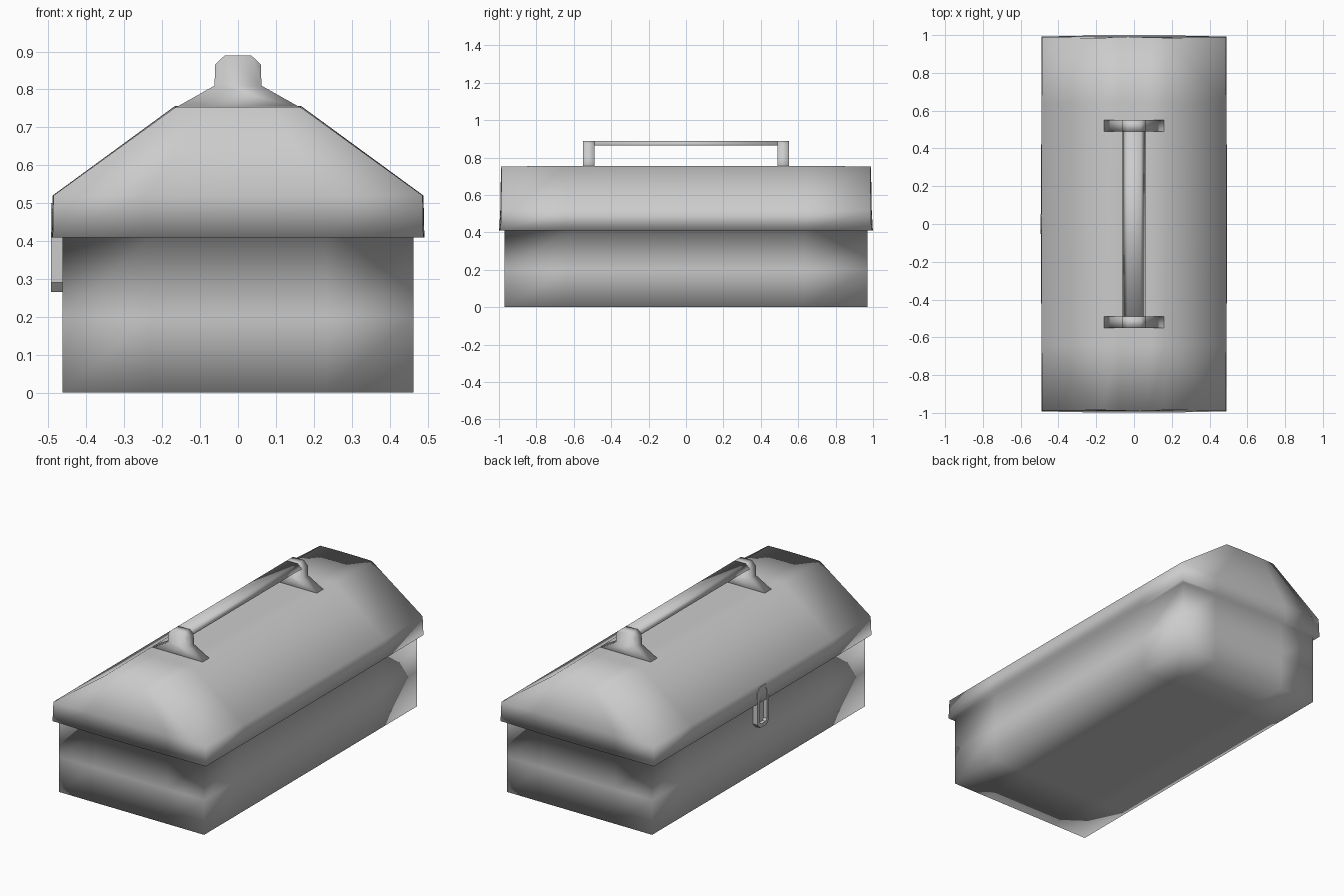
import bpy, bmesh

if "Cube" in bpy.data.objects:
    bpy.data.objects.remove(bpy.data.objects["Cube"])


def finish(bm, name):
    bmesh.ops.recalc_face_normals(bm, faces=bm.faces[:])
    mesh = bpy.data.meshes.new(name)
    bm.to_mesh(mesh)
    bm.free()
    for p in mesh.polygons:
        p.use_smooth = True
    obj = bpy.data.objects.new(name, mesh)
    bpy.context.collection.objects.link(obj)
    return obj


def prism(bm, profile, start, end, place):
    """Extrude a 2D profile between two depths; returns the face at 'start'."""
    a = [bm.verts.new(place(u, v, start)) for u, v in profile]
    b = [bm.verts.new(place(u, v, end)) for u, v in profile]
    n = len(profile)
    for i in range(n):
        j = (i + 1) % n
        bm.faces.new((a[i], a[j], b[j], b[i]))
    bm.faces.new(b)
    return bm.faces.new(a)


# Case: stacked rectangular layers (half width, half length, height, bulge)
LAYERS = [(.463, .97, 0, 0), (.463, .97, .2, 0), (.463, .97, .41, 0),
          (.489, .992, .41, .007), (.487, .987, .52, .006),
          (.165, .985, .753, .004)]
FX = [-1, -.5, 0, .5, 1]
FY = [-1, -.65, 0, .65, 1]
N = len(FX) - 1


def grid_point(layer, i, j):
    hx, hy, z, bulge = layer
    fx, fy = FX[i], FY[j]
    return (fx * (hx + bulge * .4 * (1 - fy * fy)),
            fy * (hy + bulge * (1 - fx * fx)),
            z + bulge * .8 * (1 - fy * fy) * (z > .6))


border = ([(i, 0) for i in range(N)] + [(N, j) for j in range(N)] +
          [(i, N) for i in range(N, 0, -1)] + [(0, j) for j in range(N, 0, -1)])
bm = bmesh.new()
rings = [{ij: bm.verts.new(grid_point(lay, *ij)) for ij in border} for lay in LAYERS]
for lo, hi in zip(rings, rings[1:]):
    for a, b in zip(border, border[1:] + border[:1]):
        bm.faces.new((lo[a], lo[b], hi[b], hi[a]))
# Floor and roof ridge
for ring, lay in ((rings[0], LAYERS[0]), (rings[-1], LAYERS[-1])):
    for i in range(1, N):
        for j in range(1, N):
            ring[i, j] = bm.verts.new(grid_point(lay, i, j))
    for i in range(N):
        for j in range(N):
            bm.faces.new((ring[i, j], ring[i + 1, j], ring[i + 1, j + 1], ring[i, j + 1]))
finish(bm, "case_and_lid")


# Handle: two splayed end brackets joined by a chamfered bar
def along_y(u, v, d):
    return (u, d, v)


bar = [(-.06, .866), (-.035, .89), (.035, .89), (.06, .866)]
foot = [(-.165, .752), (-.062, .81)] + bar + [(.062, .81), (.165, .752)]
bm = bmesh.new()
for s in (-1, 1):
    prism(bm, foot, s * .55, s * .49, along_y)
finish(bm, "handle_brackets")
bm = bmesh.new()
prism(bm, bar, -.495, .495, along_y)
finish(bm, "handle_bar")

# Latch: chamfered plate with a recessed slot, on the left side
plate = [(-.03, .265), (.03, .265), (.052, .29), (.052, .475),
         (.03, .5), (-.03, .5), (-.052, .475), (-.052, .29)]
bm = bmesh.new()
face = prism(bm, plate, -.494, -.46, lambda u, v, d: (d, u, v))
bmesh.ops.recalc_face_normals(bm, faces=bm.faces[:])
bmesh.ops.inset_individual(bm, faces=[face], thickness=.022)
bmesh.ops.translate(bm, verts=bmesh.ops.extrude_discrete_faces(
    bm, faces=[face])["faces"][0].verts, vec=(.02, 0, 0))
latch = finish(bm, "latch")
bpy.context.view_layer.objects.active = latch
latch.select_set(True)
bpy.ops.object.shade_smooth_by_angle()
